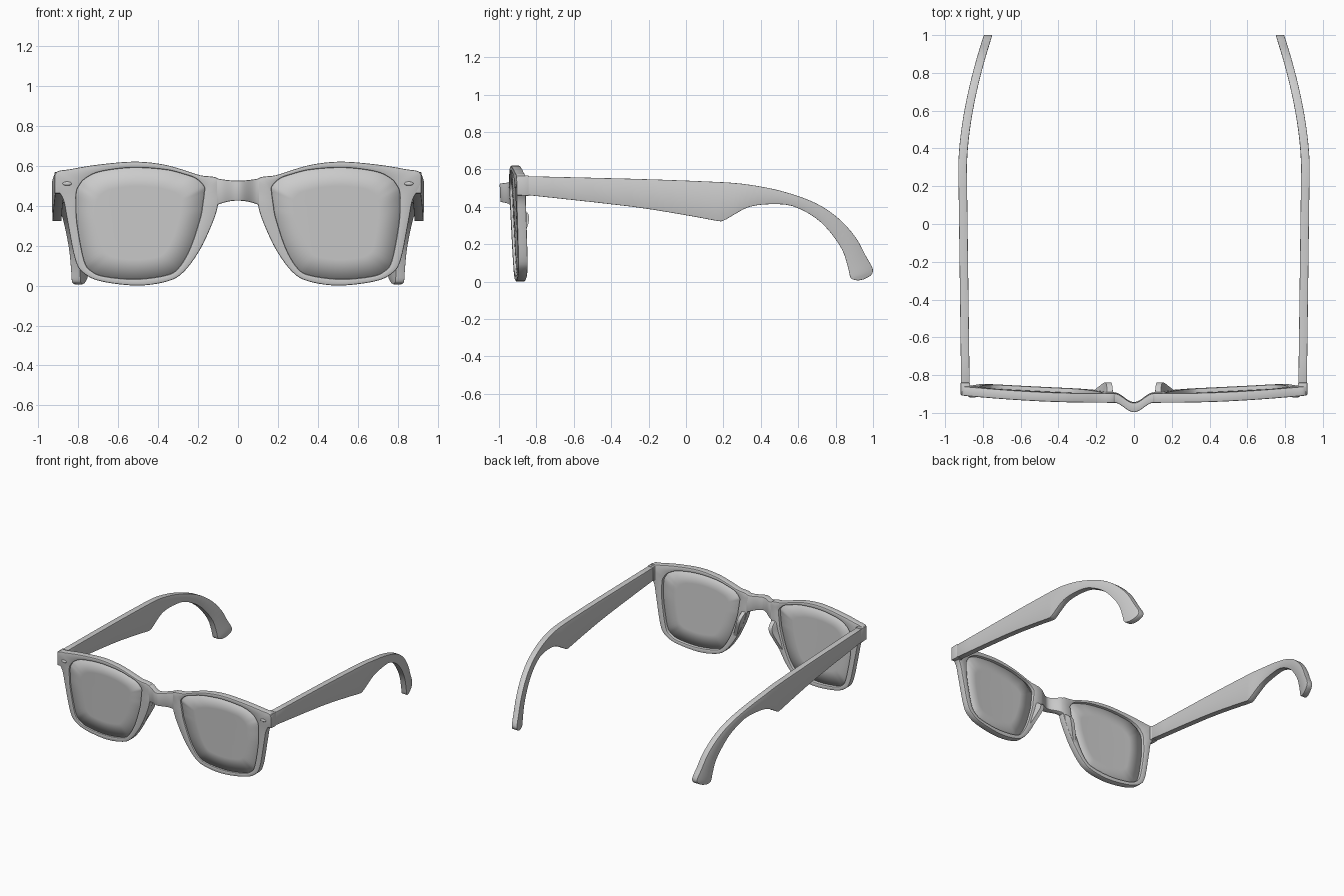
import bpy, bmesh, math
from mathutils import Vector

if "Cube" in bpy.data.objects:
    bpy.data.objects.remove(bpy.data.objects["Cube"])


def finish(bm, name, bevel=0.0, mirror=True):
    """Bevel hard edges, turn into an object, mirror across x and shade."""
    bmesh.ops.recalc_face_normals(bm, faces=bm.faces)
    if bevel:
        hard = [e for e in bm.edges if len(e.link_faces) == 2 and e.calc_face_angle(0) > 0.7]
        bmesh.ops.bevel(bm, geom=hard, offset=bevel, segments=2, profile=0.5,
                        affect='EDGES', clamp_overlap=True)
    me = bpy.data.meshes.new(name)
    bm.to_mesh(me)
    bm.free()
    ob = bpy.data.objects.new(name, me)
    bpy.context.collection.objects.link(ob)
    bpy.ops.object.select_all(action='DESELECT')
    ob.select_set(True)
    bpy.context.view_layer.objects.active = ob
    bpy.ops.object.shade_smooth_by_angle(angle=math.radians(32))
    if mirror:
        ob.modifiers.new("Mirror", 'MIRROR').use_mirror_merge = False
    return ob


def loft(sections, closed=False, caps=True):
    """Skin a row of equal cross-sections."""
    bm = bmesh.new()
    rows = [[bm.verts.new(p) for p in s] for s in sections]
    n = len(rows[0])
    for i in range(len(rows) if closed else len(rows) - 1):
        a, b = rows[i], rows[(i + 1) % len(rows)]
        for j in range(n):
            k = (j + 1) % n
            bm.faces.new((a[j], a[k], b[k], b[j]))
    if caps and not closed:
        bm.faces.new(rows[0])
        bm.faces.new(rows[-1][::-1])
    return bm


def spline(pts, steps, closed):
    """Catmull-Rom through points of any dimension."""
    n, out = len(pts), []
    get = lambda i: Vector(pts[i % n] if closed else pts[max(0, min(n - 1, i))])
    for i in range(n if closed else n - 1):
        a, b, c, d = (get(i + k) for k in (-1, 0, 1, 2))
        for s in range(steps):
            t = s / steps
            out.append(0.5 * (2 * b + (c - a) * t + (2 * a - 5 * b + 4 * c - d) * t * t
                              + (3 * b - a - 3 * c + d) * t ** 3))
    if not closed:
        out.append(get(n - 1))
    return out


def front_y(x, z):
    """Gently wrapped, tilted front surface of the frame."""
    return -0.95 + 0.04 * (x / 0.91) ** 2 + 0.045 * (0.6 - z)


THICK = 0.05

# Rim: lens opening (x, z) paired with outer outline (x, z)
rim = [(.17, .46, .10, .46), (.17, .495, .10, .535), (.21, .535, .19, .552),
       (.27, .557, .28, .581), (.365, .58, .38, .607), (.53, .59, .52, .62),
       (.69, .57, .70, .605), (.765, .535, .84, .582), (.795, .50, .91, .566),
       (.808, .47, .913, .50), (.81, .42, .875, .43), (.805, .31, .855, .33),
       (.77, .125, .815, .13), (.73, .07, .77, .06), (.665, .045, .68, .02),
       (.515, .032, .50, .0), (.365, .05, .35, .022), (.30, .085, .27, .07),
       (.24, .185, .19, .18), (.19, .335, .125, .32), (.178, .40, .10, .405)]
loop = spline(rim, 5, True)
sections = []
for xi, zi, xo, zo in loop:
    yi, yo = front_y(xi, zi), front_y(xo, zo)
    sections.append([(xi, yi, zi), (xo, yo, zo), (xo, yo + THICK, zo), (xi, yi + THICK, zi)])
finish(loft(sections, closed=True), "rim", 0.006)

# Lenses: concentric rings following the wrapped surface
bm = bmesh.new()
cx, cz = 0.5, 0.32
rings = []
for f in (1.012, 0.66, 0.33):
    ring = []
    for xi, zi, _, _ in loop:
        x, z = cx + (xi - cx) * f, cz + (zi - cz) * f
        ring.append(bm.verts.new((x, front_y(x, z) + 0.02, z)))
    rings.append(ring)
for a, b in zip(rings, rings[1:]):
    for j in range(len(a)):
        k = (j + 1) % len(a)
        bm.faces.new((a[j], a[k], b[k], b[j]))
bm.faces.new(rings[-1])
lens = finish(bm, "lens")
solid = lens.modifiers.new("Solidify", 'SOLIDIFY')
solid.thickness = 0.014
solid.offset = 0

# Bridge: arched forward between the rims
sections = []
for i in range(21):
    x = -0.105 + 0.0105 * i
    top, bot = 0.525 + 0.01 * (x / 0.1) ** 2, 0.425 - 0.02 * (x / 0.1) ** 2
    bump = -0.025 * (1 + math.cos(math.pi * x / 0.105))
    yt, yb = front_y(x, top) + bump, front_y(x, bot) + bump
    sections.append([(x, yt, top), (x, yb, bot), (x, yb + THICK, bot), (x, yt + THICK, top)])
finish(loft(sections, caps=False), "bridge", 0.006, mirror=False)

# Nose pads: ridges rising from the back of the inner rim edge
sections = []
for x, z, rise in spline([(.178, .20, .0), (.147, .27, .028), (.122, .33, .048),
                          (.112, .37, .04), (.108, .40, .0)], 4, False):
    y = front_y(x, z) + THICK
    sections.append([(x, y - 0.03, z), (x + .055, y - 0.03, z),
                     (x + .034, y + rise, z), (x + .004, y + rise, z)])
finish(loft(sections), "nose_pad")

# Temples: (y, z) of the upper edge paired with (y, z) of the lower edge
arm = [(-.87, .564, -.87, .465), (-.3, .55, -.3, .402), (.0, .54, .0, .355),
       (.16, .533, .16, .326), (.22, .53, .20, .326), (.30, .523, .26, .36),
       (.40, .508, .34, .40), (.50, .487, .45, .414), (.62, .45, .57, .404),
       (.73, .40, .69, .342), (.83, .325, .77, .265), (.91, .232, .835, .17),
       (.96, .14, .865, .08), (.998, .07, .877, .028), (.99, .035, .89, .012),
       (.95, .012, .92, .006)]


def outer_x(y):
    if y < 0.3:
        return 0.915 + 0.015 * (y + 0.87) / 1.17
    return 0.93 - 0.135 * ((y - 0.3) / 0.7) ** 1.7


sections = []
for yt, zt, yb, zb in spline(arm, 3, False):
    a, b = outer_x(yt), outer_x(yb)
    sections.append([(a, yt, zt), (b, yb, zb), (b - .045, yb, zb), (a - .045, yt, zt)])
finish(loft(sections), "temple", 0.006)

# End pieces joining the rim to the temples
block = [[(x, -.905, .462), (x, -.905, .566), (x, -.84, .568), (x, -.84, .458)]
         for x in (.868, .918)]
finish(loft(block), "end_piece", 0.005)

# Oval rivets on the front corners
bm = bmesh.new()
bmesh.ops.create_uvsphere(bm, u_segments=20, v_segments=10, radius=1)
bmesh.ops.scale(bm, vec=(.023, .008, .010), verts=bm.verts)
bmesh.ops.translate(bm, vec=(.855, front_y(.855, .51) - .001, .51), verts=bm.verts)
finish(bm, "rivet")
